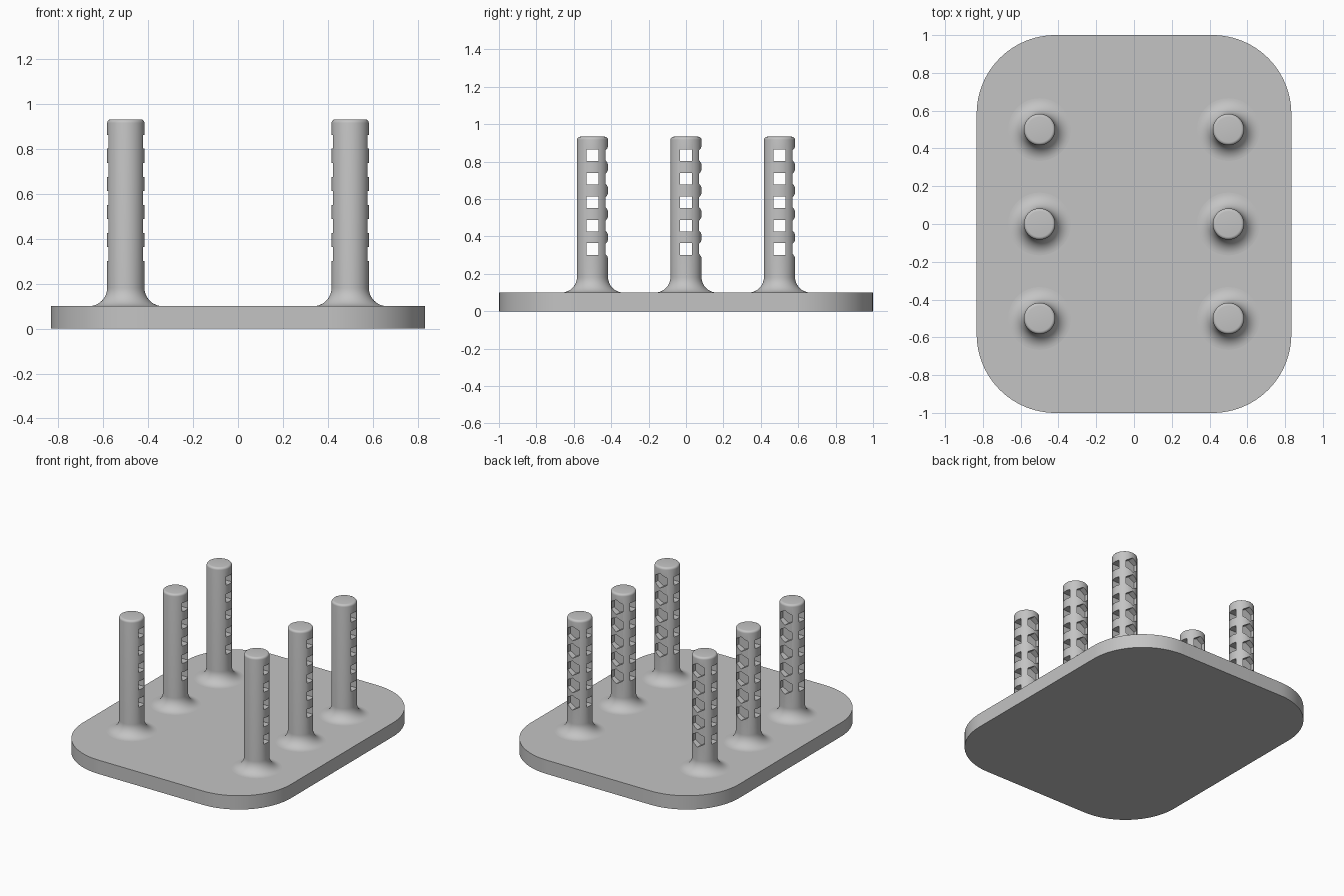
import bpy, bmesh
from math import sin, cos, pi, radians
from mathutils import Matrix, Vector

if "Cube" in bpy.data.objects:
    bpy.data.objects.remove(bpy.data.objects["Cube"])

GREY = (0.55, 0.55, 0.55, 1)
grey = bpy.data.materials.new("plain grey")
grey.use_nodes = True
grey.diffuse_color = GREY
grey.node_tree.nodes["Principled BSDF"].inputs["Base Color"].default_value = GREY

PLATE_TOP, POST_TOP = 0.1, 0.933
RADIUS, FILLET, ROUND = 0.083, 0.083, 0.016
HOLE_ROWS = [0.333 + 0.125 * i for i in range(5)]


def make_object(name, bm):
    bmesh.ops.recalc_face_normals(bm, faces=bm.faces)
    mesh = bpy.data.meshes.new(name)
    bm.to_mesh(mesh)
    bm.free()
    mesh.materials.append(grey)
    obj = bpy.data.objects.new(name, mesh)
    bpy.context.collection.objects.link(obj)
    return obj


def activate(obj):
    bpy.ops.object.select_all(action='DESELECT')
    obj.select_set(True)
    bpy.context.view_layer.objects.active = obj


def smooth(obj):
    activate(obj)
    bpy.ops.object.shade_smooth_by_angle(angle=radians(30))


def extrude_outline(bm, points, offset):
    """Closed prism from an outline and an extrusion vector."""
    face = bm.faces.new([bm.verts.new(p) for p in points])
    new = bmesh.ops.extrude_face_region(bm, geom=[face], use_keep_orig=True)["geom"]
    verts = [g for g in new if isinstance(g, bmesh.types.BMVert)]
    bmesh.ops.translate(bm, verts=verts, vec=offset)


# Base plate with large rounded corners
half_x, half_y, corner = 0.833, 1.0, 0.417
outline = []
for quarter, (sx, sy) in enumerate([(1, 1), (-1, 1), (-1, -1), (1, -1)]):
    for i in range(25):
        a = (quarter + i / 24) * pi / 2
        outline.append((sx * (half_x - corner) + corner * cos(a),
                        sy * (half_y - corner) + corner * sin(a), 0))
bm = bmesh.new()
extrude_outline(bm, outline, Vector((0, 0, PLATE_TOP)))
smooth(make_object("base_plate", bm))

# Post profile: flared foot, straight shaft, rounded top rim
profile = [(0, PLATE_TOP - 0.02), (RADIUS + FILLET, PLATE_TOP - 0.02)]
for i in range(13):
    a = i / 12 * pi / 2
    profile.append((RADIUS + FILLET * (1 - sin(a)), PLATE_TOP + FILLET * (1 - cos(a))))
for i in range(6):
    a = i / 5 * pi / 2
    profile.append((RADIUS - ROUND * (1 - cos(a)), POST_TOP - ROUND * (1 - sin(a))))
profile.append((0, POST_TOP))
bm = bmesh.new()
verts = [bm.verts.new((r, 0, z)) for r, z in profile]
edges = [bm.edges.new(pair) for pair in zip(verts, verts[1:])]
bmesh.ops.spin(bm, geom=verts + edges, cent=(0, 0, 0), axis=(0, 0, 1),
               angle=2 * pi, steps=64, use_duplicate=False)
bmesh.ops.remove_doubles(bm, verts=bm.verts, dist=0.00005)
post = make_object("post", bm)

# Cutters: square channels along x, hexagonal pockets in the back
bm = bmesh.new()
for z in HOLE_ROWS:
    size = Matrix.Diagonal((0.4, 0.066, 0.062, 1))
    bmesh.ops.create_cube(bm, size=1, matrix=Matrix.Translation((0, 0, z)) @ size)
    hexagon = [(0.053 * sin(k * pi / 3), 0.04, z + 0.053 * cos(k * pi / 3))
               for k in range(6)]
    extrude_outline(bm, hexagon, Vector((0, 0.1, 0)))
cutter = make_object("hole_cutter", bm)
cutter.hide_render = True

cut = post.modifiers.new("holes", 'BOOLEAN')
cut.operation, cut.solver, cut.object = 'DIFFERENCE', 'EXACT', cutter
activate(post)
bpy.ops.object.modifier_apply(modifier=cut.name)
bpy.data.objects.remove(cutter)
smooth(post)

# Two rows of three posts
for side, x in (("left", 0.5), ("right", -0.5)):
    for place, y in (("front", -0.5), ("middle", 0), ("back", 0.5)):
        copy = bpy.data.objects.new(f"{place}_{side}_post", post.data)
        copy.location = (x, y, 0)
        bpy.context.collection.objects.link(copy)
bpy.data.objects.remove(post)
